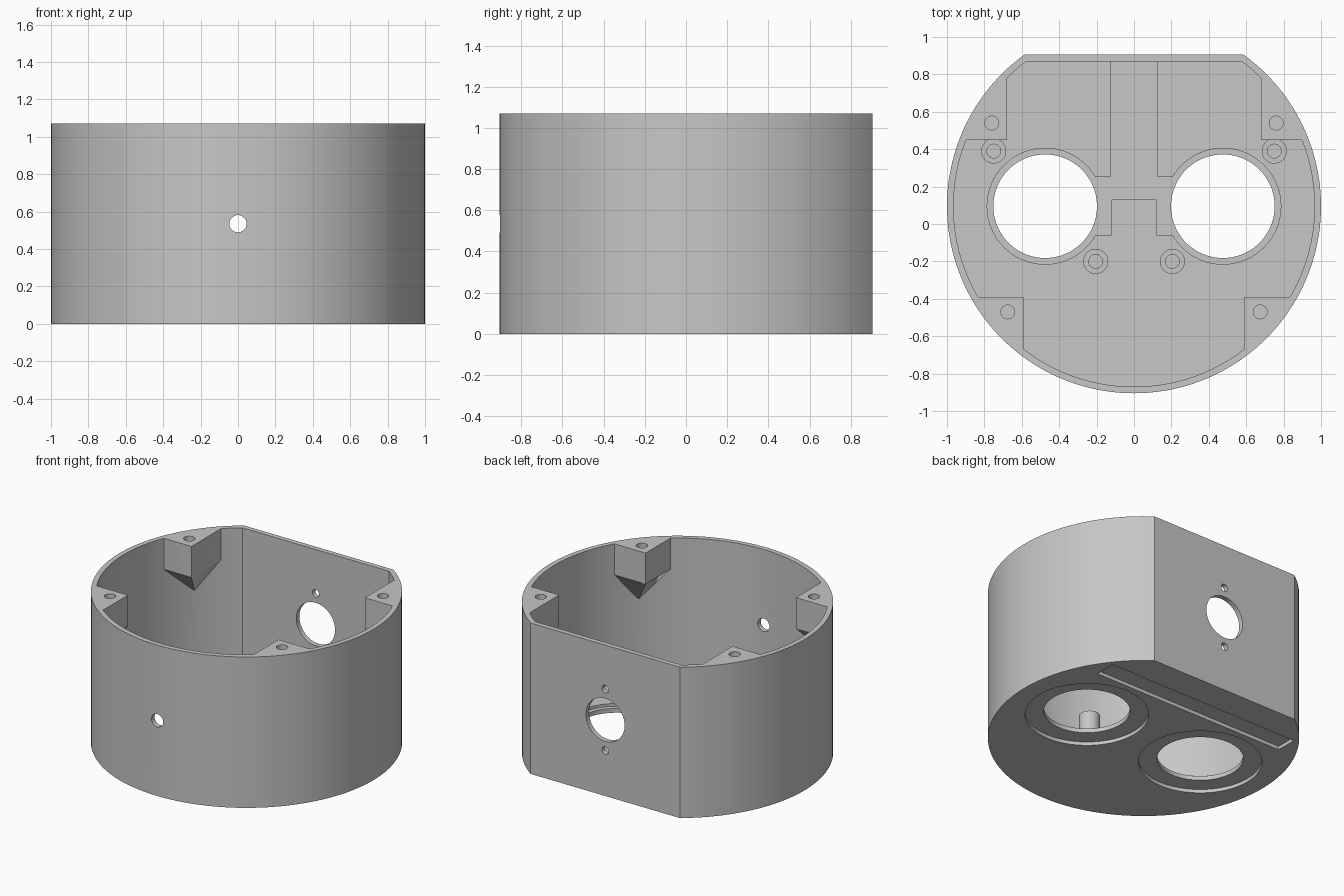
import bpy
import bmesh
from math import asin, cos, sin, pi, radians
from mathutils import Matrix, Vector

if "Cube" in bpy.data.objects:
    bpy.data.objects.remove(bpy.data.objects["Cube"])

HEIGHT = 1.07
CENTRE_Y = 0.095      # centre of the round wall
FLOOR = 0.075         # top of the floor
LEDGE = 0.055         # bottom of the pockets in the floor
GROOVE = 0.025        # depth of the pockets under the floor
MID = 0.54            # height of the side holes

grey = bpy.data.materials.new("plain grey")
grey.use_nodes = True
grey.diffuse_color = (0.57, 0.57, 0.57, 1)
grey.node_tree.nodes["Principled BSDF"].inputs["Base Color"].default_value = (0.57, 0.57, 0.57, 1)


def make_object(name, bm):
    bmesh.ops.recalc_face_normals(bm, faces=bm.faces)
    mesh = bpy.data.meshes.new(name)
    bm.to_mesh(mesh)
    bm.free()
    obj = bpy.data.objects.new(name, mesh)
    bpy.context.scene.collection.objects.link(obj)
    return obj


def prism(name, outline, z0, z1):
    bm = bmesh.new()
    face = bm.faces.new([bm.verts.new((x, y, z0)) for x, y in outline])
    new = bmesh.ops.extrude_face_region(bm, geom=[face])["geom"]
    verts = [v for v in new if isinstance(v, bmesh.types.BMVert)]
    bmesh.ops.translate(bm, verts=verts, vec=(0, 0, z1 - z0))
    return make_object(name, bm)


def box(name, x0, x1, y0, y1, z0, z1):
    return prism(name, [(x0, y0), (x1, y0), (x1, y1), (x0, y1)], z0, z1)


def disc(name, x, y, r, z0, z1, n=48):
    ring = [(x + r * cos(2 * pi * i / n), y + r * sin(2 * pi * i / n)) for i in range(n)]
    return prism(name, ring, z0, z1)


def side_hole(name, y, z, r, n=32):
    bm = bmesh.new()
    turn = Matrix.Translation((0, y, z)) @ Matrix.Rotation(radians(90), 4, "X")
    bmesh.ops.create_cone(bm, cap_ends=True, segments=n, radius1=r, radius2=r,
                          depth=0.2, matrix=turn)
    return make_object(name, bm)


def flat_circle(r, flat_y, n=128):
    # round outline cut straight across the back
    a = asin((flat_y - CENTRE_Y) / r)
    start, sweep = pi - a, pi + 2 * a
    return [(r * cos(start + sweep * i / n), CENTRE_Y + r * sin(start + sweep * i / n))
            for i in range(n + 1)]


def on_wall(x, y, r):
    d = Vector((x, y - CENTRE_Y)).normalized() * r
    return d.x, d.y + CENTRE_Y


def post(name, corner, along_x, along_y, tip):
    # screw post that tapers to a point on the wall
    outer = [on_wall(*p, 0.99) for p in (along_x, tip, along_y)]
    base = [corner, along_x, along_y] + outer
    bm = bmesh.new()
    for x, y in base:
        for z in (0.85, HEIGHT + 0.4):
            bm.verts.new((x, y, z))
    bm.verts.new((*on_wall(*tip, 0.968), 0.65))
    hull = bmesh.ops.convex_hull(bm, input=bm.verts)
    inside = [v for v in hull["geom_interior"] if isinstance(v, bmesh.types.BMVert)]
    bmesh.ops.delete(bm, geom=list(set(inside)), context="VERTS")
    return make_object(name, bm)


def cut(target, cutter):
    mod = target.modifiers.new("cut", "BOOLEAN")
    mod.operation, mod.solver, mod.object = "DIFFERENCE", "EXACT", cutter
    graph = bpy.context.evaluated_depsgraph_get()
    mesh = bpy.data.meshes.new_from_object(target.evaluated_get(graph))
    target.modifiers.clear()
    target.data = mesh
    bpy.data.objects.remove(cutter)


housing = prism("housing", flat_circle(1.0, 0.905), 0, HEIGHT)

# Cavity, leaving the corner posts and floor bosses standing
cavity = prism("cavity", flat_circle(0.965, 0.87), FLOOR, HEIGHT + 0.2)
for s in (-1, 1):
    cut(cavity, post("front_post", (s * 0.59, -0.39), (s * 0.834, -0.39),
                     (s * 0.59, -0.668), (s * 0.74, -0.525)))
    cut(cavity, post("back_post", (s * 0.68, 0.45), (s * 0.897, 0.45),
                     (s * 0.68, 0.78), (s * 0.785, 0.64)))
    for x, y in ((0.75, 0.39), (0.205, -0.2)):
        cut(cavity, disc("boss", s * x, y, 0.067, 0, 0.22))
cut(housing, cavity)

# Eye openings with inner ledge, wire slot and underside ring
for s in (-1, 1):
    x = s * 0.475
    cut(housing, disc("ledge", x, CENTRE_Y, 0.31, LEDGE, FLOOR + 0.03, 96))
    a, b = sorted((s * 0.12, s * 0.3))
    cut(housing, box("slot", a, b, -0.06, 0.25, LEDGE, FLOOR + 0.03))
    cut(housing, disc("under_ring", x, CENTRE_Y, 0.397, -0.1, GROOVE, 96))
    cut(housing, disc("opening", x, CENTRE_Y, 0.277, -0.1, 0.2, 96))
    # Screw holes in bosses and posts
    for hx, hy in ((0.75, 0.39), (0.205, -0.2)):
        cut(housing, disc("boss_hole", s * hx, hy, 0.037, 0.1, 0.4, 24))
    for hx, hy in ((0.76, 0.54), (0.675, -0.47)):
        cut(housing, disc("lid_hole", s * hx, hy, 0.037, 0.88, 1.3, 24))

# Floor channel and underside groove
cut(housing, box("channel", -0.125, 0.125, 0.13, 0.869, LEDGE + 0.008, FLOOR + 0.03))
cut(housing, box("groove", -0.76, 0.76, 0.54, 0.69, -0.1, GROOVE))

# Holes through the front and back walls
cut(housing, side_hole("front_hole", -0.9, 0.535, 0.046))
cut(housing, side_hole("back_hole", 0.9, MID, 0.152, 64))
for dz in (-0.218, 0.218):
    cut(housing, side_hole("back_screw_hole", 0.9, MID + dz, 0.027, 24))

housing.data.materials.clear()
housing.data.materials.append(grey)
bpy.context.view_layer.objects.active = housing
housing.select_set(True)
bpy.ops.object.shade_smooth_by_angle(angle=radians(30))
